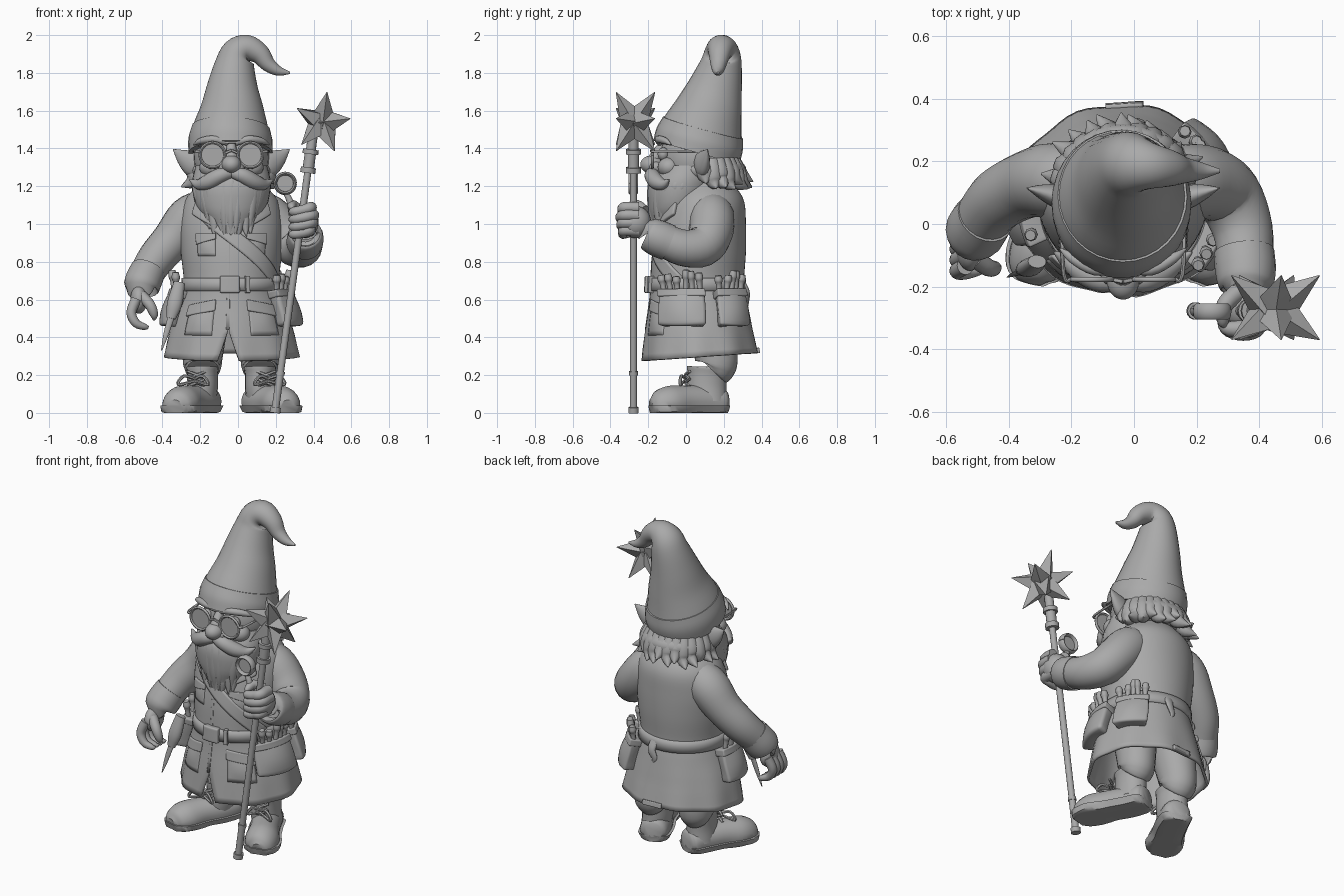
import bpy, bmesh, math, random
from math import sin, cos, pi
from mathutils import Vector, Matrix

random.seed(4)
cube = bpy.data.objects.get("Cube")
if cube:
    bpy.data.objects.remove(cube)

grey = bpy.data.materials.new("stone grey")
grey.use_nodes = True
grey.diffuse_color = (.4, .4, .4, 1)
grey.node_tree.nodes["Principled BSDF"].inputs["Base Color"].default_value = grey.diffuse_color
MID = -.035  # the figure stands slightly off centre


def make(name, bm, thick=0, bevel=0):
    bmesh.ops.remove_doubles(bm, verts=bm.verts, dist=.0003)
    bmesh.ops.recalc_face_normals(bm, faces=bm.faces)
    mesh = bpy.data.meshes.new(name)
    bm.to_mesh(mesh)
    bm.free()
    mesh.materials.append(grey)
    obj = bpy.data.objects.new(name, mesh)
    bpy.context.collection.objects.link(obj)
    bpy.ops.object.select_all(action='DESELECT')
    obj.select_set(True)
    bpy.context.view_layer.objects.active = obj
    bpy.ops.object.shade_smooth_by_angle(angle=math.radians(45))
    if thick:
        solid = obj.modifiers.new("thickness", 'SOLIDIFY')
        solid.thickness, solid.offset = thick, 0
    if bevel:
        round_off = obj.modifiers.new("rounding", 'BEVEL')
        round_off.width, round_off.segments = bevel, 3
    return obj


def spline(points, steps=4):
    p = [Vector(c) for c in points]
    p = [2 * p[0] - p[1]] + p + [2 * p[-1] - p[-2]]
    out = []
    for a, b, c, d in zip(p, p[1:], p[2:], p[3:]):
        for j in range(steps):
            t = j / steps
            out.append(.5 * (2 * b + (c - a) * t + (2 * a - 5 * b + 4 * c - d) * t * t
                             + (3 * b - a - 3 * c + d) * t ** 3))
    return out + [p[-2]]


def skin(bm, rings, loop=True, caps=True):
    rows = [[bm.verts.new(v) for v in ring] for ring in rings]
    n = len(rows[0])
    for low, high in zip(rows, rows[1:]):
        for i in range(n if loop else n - 1):
            k = (i + 1) % n
            bm.faces.new((low[i], low[k], high[k], high[i]))
    if caps:
        bm.faces.new(rows[0])
        bm.faces.new(rows[-1])


def tube(bm, points, flat=1, n=14, steps=4):
    """Sweep a round section along (x, y, z, radius) points."""
    path = spline(points, steps)
    pos = [p.to_3d() for p in path]
    rings, side, last = [], None, None
    for i, p in enumerate(path):
        tan = (pos[min(i + 1, len(pos) - 1)] - pos[max(i - 1, 0)]).normalized()
        if side is None:
            side = Vector((0, 0, 1)) if abs(tan.x) > .8 else Vector((1, 0, 0))
        else:
            side = last.rotation_difference(tan) @ side
        side = (side - tan * side.dot(tan)).normalized()
        up, r, last = tan.cross(side), max(p[3], .002), tan
        rings.append([pos[i] + side * r * cos(2 * pi * k / n) + up * r * flat * sin(2 * pi * k / n)
                      for k in range(n)])
    skin(bm, rings)


def ball(bm, loc, size):
    bmesh.ops.create_uvsphere(bm, u_segments=28, v_segments=18, radius=1,
                              matrix=Matrix.LocRotScale(Vector(loc), None, Vector(size)))


def hoop(bm, x, y, z, big, small, flat=1):
    tube(bm, [(x + big * cos(a * pi / 8), y, z + big * sin(a * pi / 8), small)
              for a in range(17)], flat, n=8, steps=2)


def part(name, points, **options):
    bm = bmesh.new()
    tube(bm, points, **options)
    return make(name, bm)


# Coat: rows of height, centre y, half width, half depth
COAT = spline([(.275, .075, .35, .3), (.45, .07, .315, .275), (.6, .065, .265, .25), (.69, .06, .245, .24),
               (.85, .07, .26, .24), (1, .085, .265, .225), (1.12, .1, .24, .2), (1.2, .1, .17, .15),
               (1.26, .09, .1, .1)], 5)


def surf(t, z, off=0):
    """Point on the coat; t is the angle from the front toward the model's left."""
    row = COAT[-1]
    for a, b in zip(COAT, COAT[1:]):
        if z <= b[0]:
            row = a + (b - a) * ((z - a[0]) / (b[0] - a[0]))
            break
    fold = 1 + .06 * max(0, .6 - z) * sin(9 * t + 1)
    hem = max(0, .45 - z) * .12 * (1 - cos(t))  # the hem rises toward the back
    return Vector((MID + (row[2] * fold + off) * sin(t), row[1] - (row[3] * fold + off) * cos(t), z + hem))


def patch(name, corners, thick=.02, bulge=0, bevel=0, cols=12, rows=6):
    bm = bmesh.new()
    a, b, c, d = [Vector(p) for p in corners]
    grid = []
    for j in range(rows + 1):
        v = j / rows
        line = []
        for i in range(cols + 1):
            u = i / cols
            t, z = a.lerp(b, u).lerp(d.lerp(c, u), v)
            line.append(surf(t, z, thick / 2 + bulge * sin(pi * u) * sin(pi * v)))
        grid.append(line)
    skin(bm, grid, loop=False, caps=False)
    return make(name, bm, thick, bevel)


def block(t0, t1, z0, z1):
    return [(t0, z0), (t1, z0), (t1, z1), (t0, z1)]


bm = bmesh.new()
rings = []
for row in COAT:
    slit = max(0, .44 - row[0])
    rings.append([surf(-.05 + slit + (2 * pi - 2 * slit) * i / 64, row[0]) for i in range(65)])
skin(bm, rings, loop=False, caps=False)
make("coat", bm, .015)

patch("belt", block(-pi, pi, .645, .715), .018, cols=56, rows=2)
patch("belt_buckle", block(-.22, .16, .635, .725), .04, bevel=.01)
patch("belt_keeper", block(.28, .36, .635, .725), .035, bevel=.008)
patch("chest_strap", [(-.62, 1.02), (1.15, .65), (1.25, .72), (-.45, 1.08)], .018, cols=18)
patch("coat_placket", block(-.09, -.03, .44, .98), .01)
patch("back_hem_tab", block(pi - .18, pi + .16, .275, .31), .02)
for s, side in ((-1, "right"), (1, "left")):
    patch(side + "_lapel", [(s * .3, .98), (s * .85, 1.05), (s * .8, 1.17), (s * .3, 1.16)], .025, bevel=.008)
    patch(side + "_chest_pocket", block(s * .32, s * .72, .83, .94), .01, .008)
    patch(side + "_chest_flap", [(s * .3, .92), (s * .74, .89), (s * .74, .95), (s * .3, .95)], .02, bevel=.006)
    patch(side + "_skirt_pocket", block(s * .32, s * .85, .41, .56), .008, .01)
    patch(side + "_skirt_flap", [(s * .3, .54), (s * .9, .51), (s * .9, .57), (s * .3, .6)], .018, bevel=.006)
part("belt_end", [(.0, .3, .69, .03), (.01, .325, .64, .025), (-.01, .325, .59, .018), (.0, .325, .56, .006)], flat=.5)

# Belt pouches with tools standing in them
bm = bmesh.new()
for name, t0, t1, count in (("front_pouch", .85, 1.68, 6), ("back_pouch", 1.92, 2.5, 5),
                            ("right_pouch", -1.8, -1.15, 3)):
    patch(name, block(t0, t1, .46, .64), .07, .018, .025)
    patch(name + "_rim", block(t0 - .02, t1 + .02, .61, .65), .08, bevel=.015)
    for i in range(count):
        t = t0 + (t1 - t0) * (i + .5) / count
        top = random.uniform(.72, .76)
        foot, head = surf(t, .6, .035), surf(t + random.uniform(-.05, .05), top, .065)
        tube(bm, [(*foot, .014), (*foot.lerp(head, .6), .015), (*foot.lerp(head, .8), .022), (*head, .017)], n=8)
make("tools", bm)
part("knife_sheath", [(-.31, -.12, .69, .03), (-.335, -.14, .58, .04), (-.355, -.15, .5, .025)], flat=.7)
part("knife_blade", [(-.35, -.15, .52, .018), (-.38, -.16, .42, .014), (-.405, -.17, .33, .003)], flat=.5)

# Legs and boots
for s, side in ((-1, "right"), (1, "left")):
    x = MID + s * .152
    part(side + "_trouser", [(x, .14, .225, .085), (x, .155, .245, .1), (x, .16, .3, .106),
                             (x - s * .015, .13, .5, .125)], flat=1.08, n=20)
    part(side + "_boot_shaft", [(x + s * .01, .115, .05, .078), (x, .11, .13, .08), (x, .112, .2, .08),
                                (x, .115, .24, .085), (x, .115, .246, .07)], flat=1.3, n=20)
    foot = [(x - s * .035, .212, .06, .055), (x - s * .025, .185, .06, .08), (x + s * .01, .1, .06, .086),
            (x + s * .065, 0, .06, .086), (x + s * .11, -.085, .045, .098), (x + s * .138, -.15, .035, .08),
            (x + s * .148, -.185, .03, .04)]
    for name, low, high, grow in (("_boot", .03, .2, 0), ("_sole", 0, .04, .012)):
        bm = bmesh.new()
        tube(bm, [(a, b, c, r + grow) for a, b, c, r in foot], n=20)
        for v in bm.verts:
            v.co.z = min(max(v.co.z, low), high)
        make(side + name, bm)
    bm = bmesh.new()
    for z in (.14, .18):
        for w in (-1, 1):
            tube(bm, [(x + s * .03 - w * .05, .02, z, .008), (x + s * .03, -.002, z + .02, .009),
                      (x + s * .03 + w * .05, .02, z + .04, .008)], n=6)
    for w in (-1, 1):
        tube(bm, [(x + s * .04, 0, .18, .008), (x + s * .05 + w * .05, -.025, .195, .009),
                  (x + s * .05 + w * .08, -.03, .15, .009), (x + s * .04, -.01, .17, .007)], n=6)
    make(side + "_boot_laces", bm)

# Arms
part("right_sleeve", [(-.16, .13, 1.09, .1), (-.255, .14, 1.03, .12), (-.345, .125, .92, .107), (-.43, .08, .82, .1),
                      (-.482, .02, .74, .09), (-.5, -.01, .7, .085)], n=20)
part("right_cuff", [(-.475, .025, .755, .094), (-.5, -.01, .7, .098), (-.512, -.035, .665, .092),
                    (-.512, -.035, .66, .06)], n=20)
part("left_sleeve", [(.06, .12, 1.08, .1), (.155, .135, 1.04, .12), (.24, .13, .95, .117), (.305, .085, .88, .108),
                     (.348, -.02, .875, .097), (.357, -.14, .925, .086)], n=20)
part("left_cuff", [(.352, -.09, .9, .097), (.357, -.15, .925, .097), (.357, -.2, .95, .085),
                   (.357, -.205, .952, .05)], n=20)

bm = bmesh.new()
ball(bm, (-.525, -.075, .6), (.045, .075, .075))
for i in range(4):
    y = -.135 + .035 * i
    tube(bm, [(-.54, y, .6, .028), (-.565, y - .015, .53, .026), (-.54, y - .02, .475, .023),
              (-.49, y - .01, .455, .016), (-.475, y, .46, .004)])
tube(bm, [(-.51, -.11, .62, .03), (-.465, -.14, .57, .028), (-.445, -.14, .52, .022), (-.445, -.13, .49, .006)])
make("right_hand", bm)

bm = bmesh.new()
ball(bm, (.352, -.265, 1.01), (.075, .08, .085))
for i in range(4):
    z, tuck = .955 + .04 * i, .012 * abs(i - 1.7)
    tube(bm, [(.4 - tuck, -.25, z + .01, .032), (.4 - tuck, -.325, z + .012, .03), (.35, -.35 + tuck, z, .028),
              (.295, -.33, z - .01, .024), (.28, -.28, z - .01, .012)])
tube(bm, [(.33, -.22, 1.07, .03), (.29, -.26, 1.1, .027), (.285, -.31, 1.09, .02), (.29, -.33, 1.08, .006)])
make("left_hand", bm)

# Staff with a many-pointed star, and a hand lens
bm = bmesh.new()
for z0, z1, r in ((0, .03, .028), (.03, .2, .02), (.2, .22, .024), (.22, 1.27, .019), (1.27, 1.3, .04),
                  (1.3, 1.37, .03), (1.37, 1.395, .042), (1.395, 1.48, .026)):
    tube(bm, [(.195 + .137 * z, -.278, z, r) for z in (z0, z1)], steps=1)
make("staff", bm)
bm = bmesh.new()
star = Vector((.445, -.275, 1.535))
for i in range(5):
    a = math.radians(80 + 72 * i)
    for depth in (-.095, .11):
        tip = star + Vector((.15 * cos(a), depth, .165 * sin(a)))
        tube(bm, [(*star, .07), (*star.lerp(tip, .25), .058), (*tip, .002)], n=4, steps=1)
make("star", bm)
bm = bmesh.new()
hoop(bm, .25, -.28, 1.215, .052, .01, 2.5)
tube(bm, [(.25, -.285, 1.215, .048), (.25, -.275, 1.215, .048)], steps=1, n=24)
tube(bm, [(.255, -.28, 1.16, .014), (.275, -.28, 1.12, .018), (.29, -.285, 1.05, .022)])
make("hand_lens", bm)

# Head and face
bm = bmesh.new()
ball(bm, (MID, .06, 1.35), (.2, .2, .2))
for s in (-1, 1):
    ball(bm, (MID + s * .1, -.09, 1.3), (.07, .06, .055))
    ball(bm, (MID + s * .095, -.12, 1.37), (.035, .03, .035))
make("head", bm)
bm = bmesh.new()
ball(bm, (MID, -.18, 1.315), (.052, .062, .048))
tube(bm, [(MID, -.12, 1.42, .025), (MID, -.155, 1.37, .03), (MID, -.175, 1.32, .042)])
for s in (-1, 1):
    ball(bm, (MID + s * .042, -.16, 1.3), (.03, .035, .03))
make("nose", bm)
for s, side in ((-1, "right"), (1, "left")):
    x = lambda d: MID + s * d
    part(side + "_ear", [(x(.16), .07, 1.305, .06), (x(.2), .085, 1.32, .072), (x(.25), .1, 1.35, .048),
                         (x(.308), .115, 1.395, .003)], flat=.55)
    part(side + "_eyebrow", [(x(.02), -.14, 1.43, .016), (x(.09), -.145, 1.448, .02), (x(.16), -.11, 1.44, .017),
                             (x(.2), -.08, 1.42, .004)])
    part(side + "_moustache", [(x(0), -.175, 1.272, .028), (x(.06), -.18, 1.256, .04), (x(.12), -.155, 1.223, .042),
                               (x(.175), -.12, 1.21, .028), (x(.22), -.09, 1.235, .004)])
    bm = bmesh.new()
    hoop(bm, x(.1), -.178, 1.365, .066, .008)
    tube(bm, [(x(.1), y, 1.365, .064) for y in (-.179, -.176)], n=24, steps=1)
    tube(bm, [(x(.163), -.178, 1.38, .007), (x(.19), -.16, 1.385, .007), (x(.2), .08, 1.385, .007)], n=8)
    tube(bm, [(x(.035), -.178, 1.375, .007), (x(0), -.185, 1.39, .007)], n=8)
    make(side + "_spectacle", bm)

# Beard: a full core with slightly raised, tapering locks
bm = bmesh.new()
core = spline([(1.31, .02, .19, .16), (1.21, -.02, .208, .18), (1.09, -.045, .185, .155), (1.01, -.075, .12, .11),
               (.95, -.12, .05, .055)])
skin(bm, [[(MID + w * sin(a * pi / 18), c - d * cos(a * pi / 18), z) for a in range(36)] for z, c, w, d in core])
for level, reach in ((1.2, .19), (1.12, .15)):
    for i in range(15):
        u = i / 7 - 1
        a = u * 1.6
        x, y = sin(a), cos(a)
        low = level - .09 - reach * (1 - abs(u)) ** .8 + random.uniform(-.025, .025)
        k, sway = (1 if level > 1.15 else .84), random.uniform(-.03, .03)
        tube(bm, [(MID + .172 * k * x, -.02 - .14 * k * y, level + .05, .02),
                  (MID + .175 * k * x, -.025 - .143 * k * y, level, .036),
                  (MID + .152 * k * x + sway / 2, -.05 - .117 * k * y, (level + low) / 2, .034),
                  (MID + .14 * k * x + sway, -.08 - .088 * y, max(low, .935), .003)], n=8)
make("beard", bm)

# Hair flaring out below the hat
bm = bmesh.new()
ball(bm, (MID, .12, 1.285), (.22, .2, .09))
for i in range(15):
    a = (i / 7 - 1) * 1.55
    x, y, wild, turn = sin(a), cos(a), random.uniform(-.02, .02), random.uniform(-.04, .04)
    tube(bm, [(MID + .17 * x, .1 + .15 * y, 1.34, .04), (MID + .187 * x, .1 + .172 * y, 1.28, .05),
              (MID + .205 * x, .1 + .2 * y, 1.235 + wild, .04),
              (MID + .24 * x + turn, .1 + .255 * y, 1.205 + wild, .003)], n=10)
make("hair", bm)

# Pointed hat with a hooked tip and a turned-up band
part("hat", [(-.04, .065, 1.39, .215), (-.04, .08, 1.47, .212), (-.032, .12, 1.6, .172), (-.03, .155, 1.72, .137),
             (-.018, .185, 1.84, .106), (.005, .19, 1.905, .09), (.055, .185, 1.93, .07), (.115, .178, 1.9, .055),
             (.16, .172, 1.845, .04), (.215, .17, 1.81, .026), (.275, .17, 1.8, .006)], flat=1.06, n=32)
part("hat_band", [(-.04, .053, 1.378, .222), (-.04, .072, 1.445, .223), (-.037, .09, 1.51, .207)], flat=1.06, n=32)
